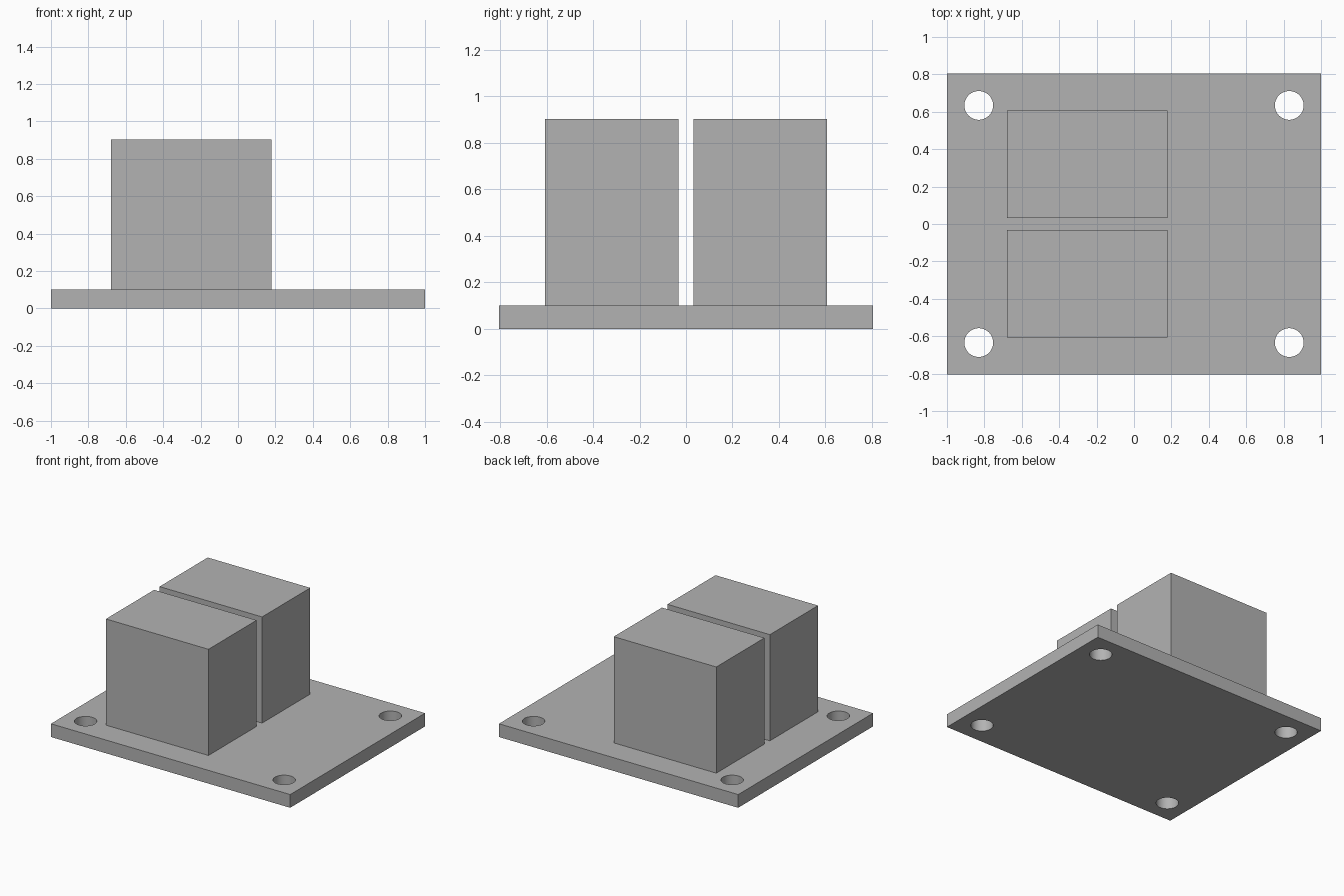
import bpy

default = bpy.data.objects.get("Cube")
if default:
    bpy.data.objects.remove(default, do_unlink=True)

PLATE_X, PLATE_Y, PLATE_Z = 2.0, 1.61, 0.1
HOLE_X, HOLE_Y, HOLE_R = 0.83, 0.634, 0.077

grey = bpy.data.materials.new("plain grey")
grey.use_nodes = True
colour = (0.45, 0.45, 0.45, 1)
grey.diffuse_color = colour
grey.node_tree.nodes["Principled BSDF"].inputs["Base Color"].default_value = colour


def box(name, size, centre):
    bpy.ops.mesh.primitive_cube_add(size=1, location=centre)
    obj = bpy.context.object
    obj.name = name
    obj.scale = size
    bpy.ops.object.transform_apply(location=False, rotation=False, scale=True)
    obj.data.materials.append(grey)
    return obj


# Base plate
plate = box("base_plate", (PLATE_X, PLATE_Y, PLATE_Z), (0, 0, PLATE_Z / 2))

# Round mounting holes through the four corners
for sx in (-1, 1):
    for sy in (-1, 1):
        bpy.ops.mesh.primitive_cylinder_add(
            vertices=48, radius=HOLE_R, depth=PLATE_Z * 3,
            location=(sx * HOLE_X, sy * HOLE_Y, PLATE_Z / 2))
        cutter = bpy.context.object
        cutter.name = "hole_cutter"
        cutter.hide_render = True
        cutter.data.materials.append(grey)
        cut = plate.modifiers.new("mounting hole", "BOOLEAN")
        cut.operation = "DIFFERENCE"
        cut.solver = "EXACT"
        cut.object = cutter
        bpy.ops.object.select_all(action="DESELECT")
        plate.select_set(True)
        bpy.context.view_layer.objects.active = plate
        bpy.ops.object.modifier_apply(modifier=cut.name)
        bpy.data.objects.remove(cutter, do_unlink=True)
bpy.ops.object.shade_smooth_by_angle()

# Two upright blocks with a narrow gap between them
for name, side in (("front_block", -1), ("back_block", 1)):
    box(name, (0.857, 0.575, 0.805), (-0.25, side * 0.32, PLATE_Z + 0.4))
